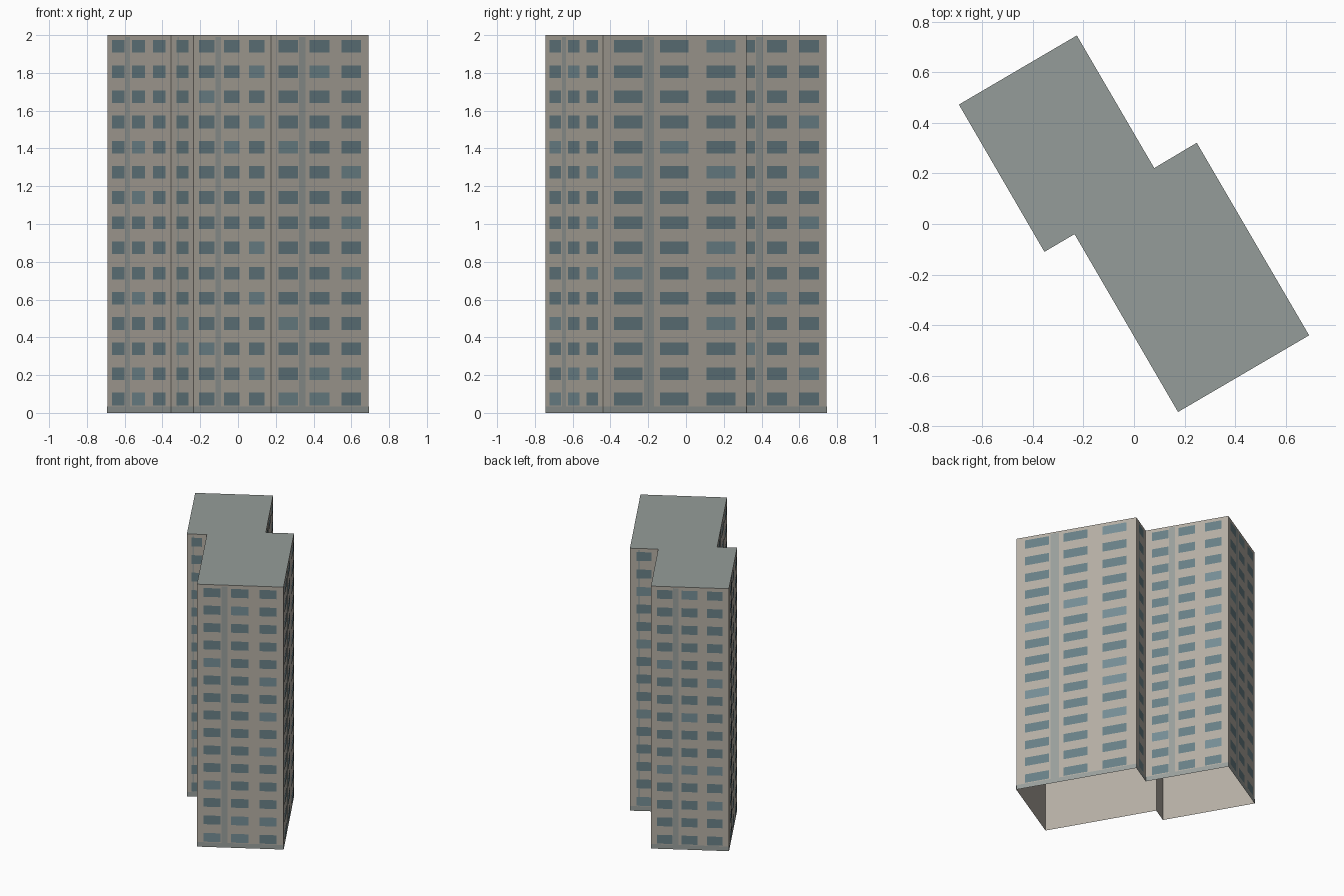
import bpy, bmesh, random
from mathutils import Vector

if "Cube" in bpy.data.objects:
    bpy.data.objects.remove(bpy.data.objects["Cube"])

random.seed(4)
HEIGHT, FLOORS = 2.0, 15
STOREY = HEIGHT / FLOORS

# Two offset slabs seen from above, counter-clockwise
PLAN = [Vector(p) for p in [(-0.692, 0.472), (-0.354, -0.11), (-0.235, -0.04), (0.174, -0.743),
                            (0.692, -0.44), (0.248, 0.321), (0.08, 0.221), (-0.226, 0.745)]]
WALLS = list(zip(PLAN, PLAN[1:] + PLAN[:1]))


def material(name, rgb):
    mat = bpy.data.materials.new(name)
    mat.diffuse_color = (*rgb, 1)
    mat.use_nodes = True
    mat.node_tree.nodes["Principled BSDF"].inputs["Base Color"].default_value = mat.diffuse_color
    return mat


CONCRETE = material("concrete", (0.46, 0.425, 0.37))
ROOF = material("roof_grey", (0.30, 0.335, 0.32))
TRIM = material("trim_grey", (0.32, 0.35, 0.335))
GLASS = material("glass", (0.14, 0.215, 0.24))
PALE_GLASS = material("pale_glass", (0.18, 0.27, 0.30))


def build(name, faces, mats):
    """Make an object from (corner list, material index) pairs."""
    bm = bmesh.new()
    for corners, index in faces:
        bm.faces.new([bm.verts.new(c) for c in corners]).material_index = index
    bmesh.ops.remove_doubles(bm, verts=bm.verts, dist=1e-5)
    mesh = bpy.data.meshes.new(name)
    bm.to_mesh(mesh)
    bm.free()
    for mat in mats:
        mesh.materials.append(mat)
    obj = bpy.data.objects.new(name, mesh)
    bpy.context.collection.objects.link(obj)


def panel(wall, u0, u1, z0, z1, lift=0.0):
    """Upright rectangle on a wall, between two fractions of its length."""
    a, b = wall
    d = (b - a).normalized()
    out = Vector((d.y, -d.x)) * lift
    p, q = a.lerp(b, u0) + out, a.lerp(b, u1) + out
    return [(p.x, p.y, z0), (q.x, q.y, z0), (q.x, q.y, z1), (p.x, p.y, z1)]


# Plain shell, open underneath, and flat roof
build("outer_walls", [(panel(w, 0, 1, 0, HEIGHT), 0) for w in WALLS], [CONCRETE])
build("flat_roof", [([(p.x, p.y, HEIGHT) for p in PLAN], 0)], [ROOF])

# Grey base course and one vertical strip per wall
trim = []
for w in WALLS:
    trim.append((panel(w, 0, 1, 0, 0.035, 0.001), 0))
    trim.append((panel(w, 0.285, 0.355, 0.035, HEIGHT - 0.01, 0.001), 0))
build("facade_trim", trim, [TRIM])

# Windows: three columns on the long walls, one on the short returns
windows = []
for w in WALLS:
    short = (w[1] - w[0]).length < 0.3
    columns = [(0.24, 0.76)] if short else [(0.075, 0.275), (0.395, 0.595), (0.72, 0.92)]
    for floor in range(FLOORS):
        z = floor * STOREY
        for u0, u1 in columns:
            shade = int(random.random() < 0.15)
            windows.append((panel(w, u0, u1, z + 0.04, z + 0.107, 0.002), shade))
build("windows", windows, [GLASS, PALE_GLASS])
